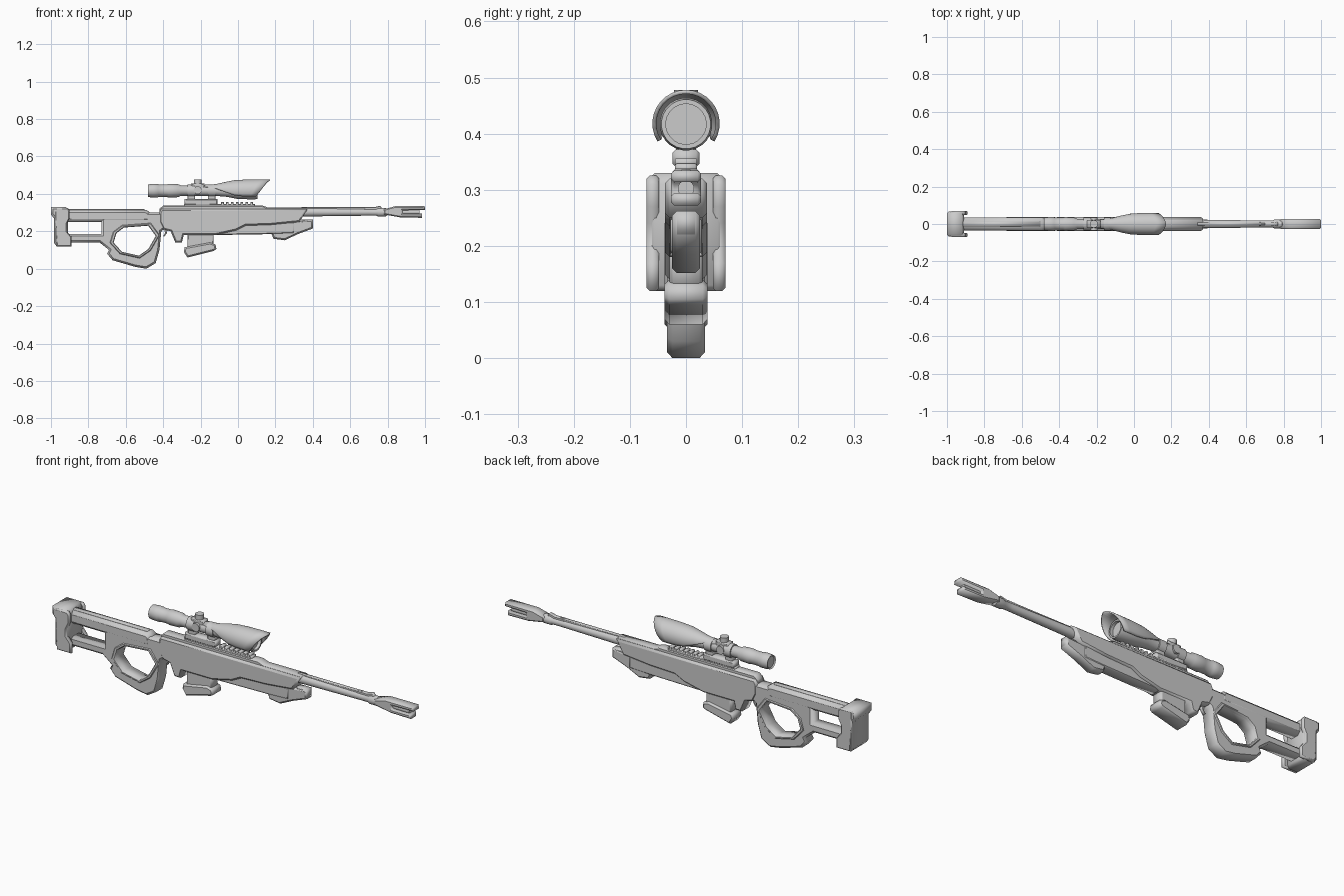
import bpy, bmesh, math

if "Cube" in bpy.data.objects:
    bpy.data.objects.remove(bpy.data.objects["Cube"])


def prism(name, outline, half, bevel=0.008, hole=None):
    """Side profile in x-z, thickened along y with chamfered edges."""
    cu = bpy.data.curves.new(name, 'CURVE')
    cu.dimensions = '2D'
    cu.fill_mode = 'BOTH'
    for pts in [outline] + ([hole] if hole else []):
        sp = cu.splines.new('POLY')
        sp.points.add(len(pts) - 1)
        for p, (x, z) in zip(sp.points, pts):
            p.co = (x, z, 0, 1)
        sp.use_cyclic_u = True
    cu.extrude = half - bevel
    cu.bevel_depth = bevel
    cu.bevel_resolution = 0
    cu.offset = -bevel
    ob = bpy.data.objects.new(name, cu)
    ob.rotation_euler.x = math.pi / 2
    bpy.context.collection.objects.link(ob)
    bpy.ops.object.select_all(action='DESELECT')
    ob.select_set(True)
    bpy.context.view_layer.objects.active = ob
    bpy.ops.object.convert(target='MESH')
    return bpy.context.object


def box(name, x0, x1, z0, z1, half, bevel=0.004):
    return prism(name, [(x0, z0), (x1, z0), (x1, z1), (x0, z1)], half, bevel)


def finish(name, bm, smooth):
    bmesh.ops.recalc_face_normals(bm, faces=bm.faces)
    me = bpy.data.meshes.new(name)
    bm.to_mesh(me)
    bm.free()
    ob = bpy.data.objects.new(name, me)
    bpy.context.collection.objects.link(ob)
    bpy.ops.object.select_all(action='DESELECT')
    ob.select_set(True)
    bpy.context.view_layer.objects.active = ob
    if smooth:
        bpy.ops.object.shade_smooth_by_angle(angle=math.radians(35))
    return ob


def lathe(name, profile, z, sides=24, smooth=True):
    """Turned part along x from (x, radius) pairs."""
    bm = bmesh.new()
    rings = []
    for x, r in profile:
        angles = [2 * math.pi * (i + 0.5) / sides for i in range(sides)]
        rings.append([bm.verts.new((x, r * math.sin(a), z + r * math.cos(a))) for a in angles])
    for a, b in zip(rings, rings[1:]):
        for i in range(sides):
            j = (i + 1) % sides
            bm.faces.new((a[i], a[j], b[j], b[i]))
    bm.faces.new(rings[0])
    bm.faces.new(rings[-1])
    return finish(name, bm, smooth)


# Butt plate with a pinched front and raised side cheeks
prism("butt_pad", [(-1, .33), (-.92, .33), (-.91, .31), (-.91, .13), (-.92, .12), (-.97, .12),
                   (-.985, .14), (-.985, .27), (-1, .29)], .068, .012)
for side in (-1, 1):
    cheek = prism("butt_cheek", [(-.98, .325), (-.91, .325), (-.9, .31), (-.9, .27), (-.915, .24),
                                 (-.915, .2), (-.89, .17), (-.89, .12), (-.97, .12)], .011, .005)
    cheek.location.y = side * .059

# Stock: upper tube, lower bar and thumbhole grip
prism("stock_tube", [(-.93, .25), (-.47, .25), (-.47, .3), (-.49, .315), (-.93, .315)], .035, .015)
box("stock_tube_ridge", -.92, -.5, .30, .32, .014)
grip_hole = [(-.61, .22), (-.48, .23), (-.44, .175), (-.48, .105), (-.53, .07),
             (-.62, .09), (-.665, .14), (-.65, .19)]
prism("thumbhole_stock", [(-.73, .27), (-.73, .185), (-.93, .185), (-.93, .14), (-.74, .14),
                          (-.69, .1), (-.7, .08), (-.67, .045), (-.55, .01), (-.49, 0),
                          (-.44, .03), (-.42, .1), (-.41, .2), (-.37, .23), (-.37, .29),
                          (-.42, .3), (-.5, .3)], .034, .01, grip_hole)
cx, cz = -.555, .15
rim = [(cx + (x - cx) * 1.18, cz + (z - cz) * 1.18) for x, z in grip_hole]
prism("thumbhole_rim", rim, .038, .004, grip_hole)
box("stock_neck", -.5, -.38, .24, .3, .03, .01)

# Receiver and its top
prism("receiver", [(-.42, .3), (-.41, .32), (.37, .32), (.33, .25), (.18, .235), (.04, .23),
                   (-.01, .205), (-.12, .18), (-.29, .18), (-.3, .14), (-.335, .14),
                   (-.36, .2), (-.4, .21), (-.42, .25)], .037, .008)
prism("receiver_top", [(-.42, .3), (.37, .3), (.37, .327), (.16, .327), (.13, .338),
                       (-.4, .338), (-.42, .32)], .024, .006)
prism("trigger", [(-.395, .22), (-.375, .22), (-.38, .19), (-.395, .17), (-.4, .175), (-.39, .19)], .008, .002)

# Fore-end below the receiver
prism("lower_panel", [(-.14, .25), (.3, .25), (.3, .19), (.18, .185), (-.12, .18)], .028, .005)
prism("fore_end", [(.16, .24), (.4, .262), (.4, .215), (.32, .185), (.25, .152),
                   (.19, .16), (.18, .185)], .025, .008)
box("fore_end_tip", .34, .4, .22, .262, .02)

# Magazine
prism("magazine", [(-.27, .2), (-.13, .2), (-.13, .12), (-.27, .09)], .029, .006)
prism("magazine_foot", [(-.285, .115), (-.15, .14), (-.12, .13), (-.115, .105),
                        (-.13, .095), (-.27, .06), (-.29, .09)], .038, .008)

# Barrel, top strip and muzzle
lathe("barrel", [(.3, .025), (.4, .023), (.7, .019), (.74, .019), (.75, .024), (.79, .024),
                 (.8, .015), (.97, .015)], .302, 12)
box("barrel_strip", .34, .7, .315, .329, .009, .003)
prism("barrel_fin", [(.66, .31), (.68, .329), (.73, .329), (.76, .337), (.78, .31)], .01, .003)
prism("muzzle_brake", [(.78, .29), (.78, .318), (.84, .334), (.998, .334), (1, .314), (.88, .312),
                       (.88, .294), (.985, .294), (.985, .272), (.87, .274)], .027, .006)

# Scope rail and mount
box("scope_rail", -.29, .09, .33, .347, .02)
for i in range(7):
    box("rail_tooth", -.09 + i * .026, -.076 + i * .026, .34, .356, .02, .002)
box("scope_mount", -.285, -.11, .34, .372, .024, .006)
for x in (-.27, -.16):
    box("scope_clamp", x, x + .04, .355, .405, .018)
    lathe("scope_ring", [(x, .029), (x, .034), (x + .04, .034), (x + .04, .029)], .417)

# Scope tube, eyepiece and objective
lathe("scope_tube", [(-.475, .028), (-.48, .034), (-.455, .037), (-.43, .037), (-.425, .034),
                     (-.38, .034), (-.37, .037), (-.32, .035), (-.305, .028), (-.12, .028),
                     (-.06, .033), (0, .045), (.09, .047), (.105, .044), (.105, .036), (.09, .036)], .417)
box("turret_base", -.25, -.18, .42, .455, .022)
for axis in range(2):
    bpy.ops.mesh.primitive_cylinder_add(
        vertices=16, radius=.021, depth=.024 if axis == 0 else .07,
        location=(-.215, 0, .466 if axis == 0 else .42),
        rotation=(axis * math.pi / 2, 0, 0))
    bpy.context.object.name = "turret_knob" if axis == 0 else "windage_knob"
    bpy.ops.object.shade_smooth_by_angle()

# Swept hood over the objective, open below with a raked front edge
bm = bmesh.new()
stations = [(-.19, .03, 45), (-.12, .034, 70), (-.07, .045, 100), (-.02, .055, 118),
            (.05, .059, 122), (.12, .06, 122), (.172, .06, 122)]
steps = 20
rows = []
for x, r, span in stations:
    row = []
    for i in range(steps + 1):
        t = 2 * i / steps - 1
        a = math.radians(span) * t
        rake = .075 * abs(t) ** 1.3 * max(0, (x + .02) / .19)
        row.append(bm.verts.new((x - rake, r * math.sin(a), .418 + r * math.cos(a))))
    rows.append(row)
for a, b in zip(rows, rows[1:]):
    for i in range(steps):
        bm.faces.new((a[i], a[i + 1], b[i + 1], b[i]))
hood = finish("scope_hood", bm, True)
shell = hood.modifiers.new("shell", 'SOLIDIFY')
shell.thickness = .007
shell.offset = -1
